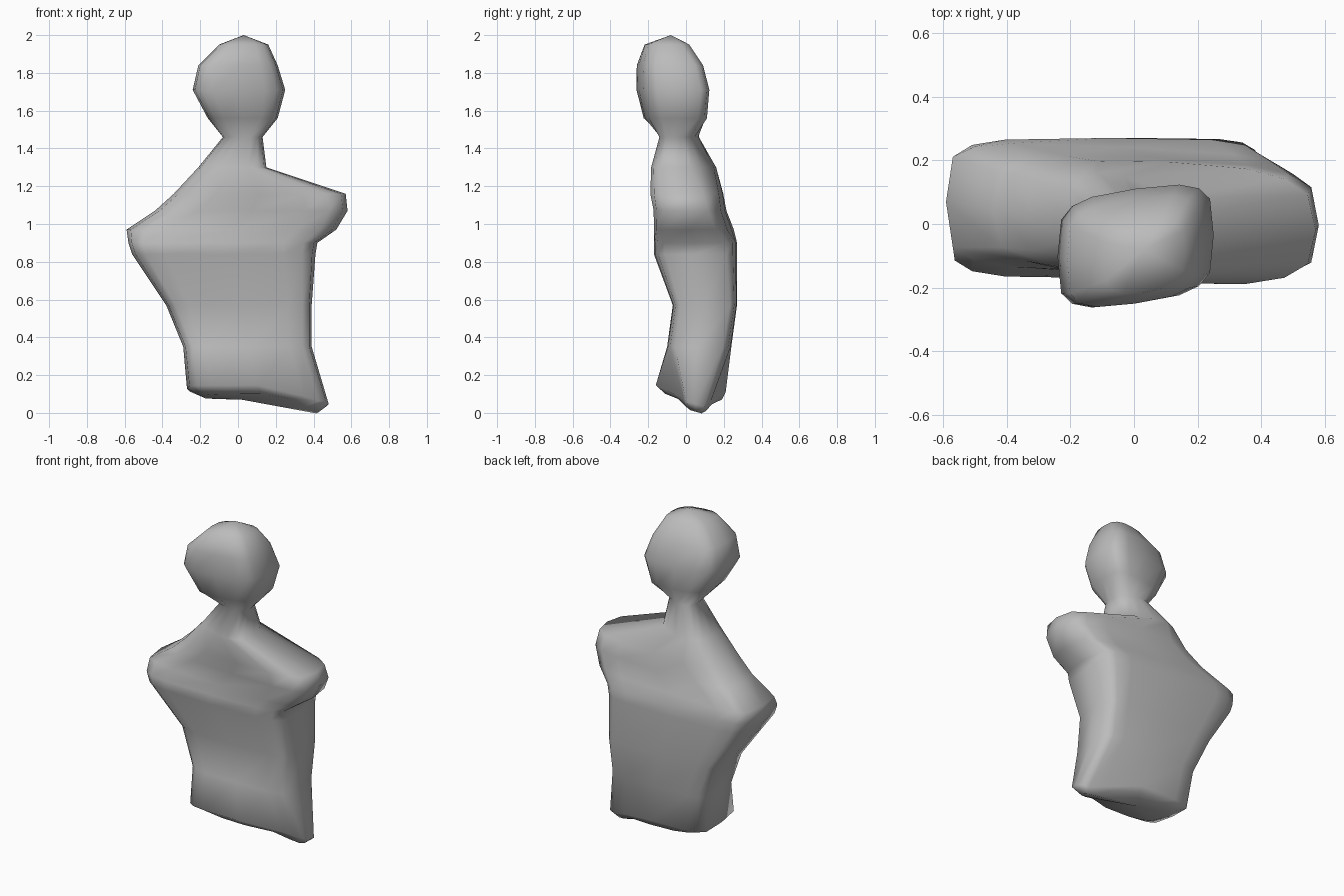
import bpy
import bmesh
from math import cos, sin, pi, copysign

cube = bpy.data.objects.get("Cube")
if cube:
    bpy.data.objects.remove(cube, do_unlink=True)

SIDES = 16

# Cross-sections: height, right edge, left edge, front edge, back edge, roundness
HIPS = [
    (.09, -.19, .43, -.11, .19, .7),
    (.13, -.27, .48, -.16, .21, .45),
]
WAIST = [
    (.35, -.29, .39, -.1, .24, .45),
    (.57, -.38, .39, -.07, .27, .4),
    (.84, -.56, .41, -.17, .27, .45),
    (.9, -.58, .42, -.17, .27, .45),
]
SHOULDERS = [
    (.97, -.59, .52, -.16, .24, .5),
    (1.07, -.44, .58, -.16, .21, .6),
    (1.16, -.34, .57, -.18, .2, .7),
]
NECK = [
    (1.3, -.21, .15, -.18, .14, .8),
    (1.46, -.08, .13, -.13, .07, .9),
]
HEAD = [
    (1.56, -.16, .21, -.22, .1, .65),
    (1.71, -.24, .25, -.25, .11, .6),
    (1.84, -.21, .21, -.25, .08, .6),
    (1.95, -.1, .16, -.22, .01, .75),
]
# Each part with how far its left side is turned back
PARTS = [(HIPS, 0), (WAIST, 0), (SHOULDERS, -.05), (NECK, -.25), (HEAD, .14)]


def bend(value, power):
    return copysign(abs(value) ** power, value)


def make_material(name, colour):
    mat = bpy.data.materials.new(name)
    mat.use_nodes = True
    mat.diffuse_color = colour
    mat.node_tree.nodes["Principled BSDF"].inputs["Base Color"].default_value = colour
    return mat


def add_ring(bm, section, turn, at_base):
    """One rounded cross-section; the base narrows and dips into the left leg stump."""
    height, right, left, front, back, power = section
    ring = []
    for i in range(SIDES):
        angle = 2 * pi * i / SIDES
        x = (left + right) / 2 + (left - right) / 2 * bend(cos(angle), power)
        y = (front + back) / 2 + (back - front) / 2 * bend(sin(angle), power ** 1.5)
        y += turn * x
        z = height
        if at_base:
            z -= .1 * y + .08 * min(1, max(0, (x - .22) / .18))
            y += (.06 - y) * .65 * min(1, max(0, (x - .12) / .28))
        ring.append(bm.verts.new((x, y, z)))
    return ring


def close_end(bm, ring, tip):
    centre = bm.verts.new(tip)
    for i in range(SIDES):
        bm.faces.new((ring[i], ring[(i + 1) % SIDES], centre))


# Skin the whole bust as one surface
bm = bmesh.new()
rings = [add_ring(bm, section, turn, part is HIPS)
         for part, turn in PARTS for section in part]
for low, high in zip(rings, rings[1:]):
    for i in range(SIDES):
        j = (i + 1) % SIDES
        bm.faces.new((low[i], low[j], high[j], high[i]))
close_end(bm, rings[0], (.02, .06, .07))
close_end(bm, rings[-1], (.03, -.08, 2))
bmesh.ops.recalc_face_normals(bm, faces=bm.faces[:])
for face in bm.faces:
    face.smooth = True

mesh = bpy.data.meshes.new("bust")
bm.to_mesh(mesh)
bm.free()
mesh.materials.append(make_material("stone grey", (.5, .5, .5, 1)))
bust = bpy.data.objects.new("bust", mesh)
bpy.context.collection.objects.link(bust)
